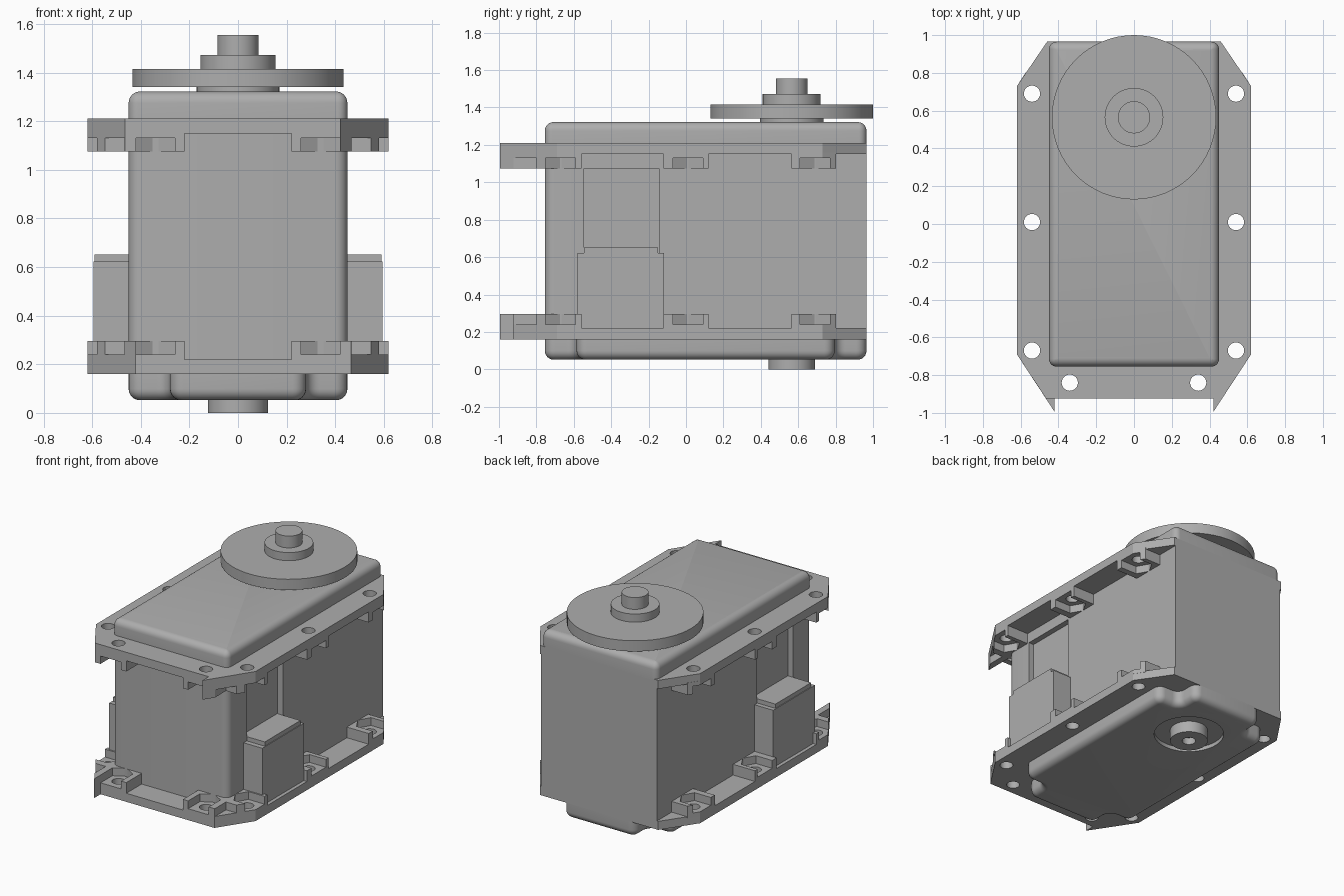
import bpy, bmesh, math
from mathutils import Matrix

if "Cube" in bpy.data.objects:
    bpy.data.objects.remove(bpy.data.objects["Cube"], do_unlink=True)

grey = bpy.data.materials.new("mid_grey")
grey.use_nodes = True
COLOUR = (0.42, 0.42, 0.42, 1)
grey.diffuse_color = COLOUR
grey.node_tree.nodes["Principled BSDF"].inputs["Base Color"].default_value = COLOUR


def prism(name, pts, z0, z1, round_edge=None, radius=0.05, rim=None):
    """Extrude an outline; round chosen upright edges, then the 'top' or 'bottom' rim."""
    bm = bmesh.new()
    base = bm.faces.new([bm.verts.new((x, y, z0)) for x, y in pts])
    top = bmesh.ops.extrude_face_region(bm, geom=[base])
    for v in top["geom"]:
        if isinstance(v, bmesh.types.BMVert):
            v.co.z = z1
    bmesh.ops.recalc_face_normals(bm, faces=bm.faces)
    if round_edge:
        upright = [e for e in bm.edges if abs(e.verts[0].co.z - e.verts[1].co.z) > 1e-4
                   and round_edge(e.verts[0].co)]
        bmesh.ops.bevel(bm, geom=upright, offset=radius, segments=6, profile=0.5, affect='EDGES')
    if rim:
        z = z1 if rim == 'top' else z0
        edges = [e for e in bm.edges if all(abs(v.co.z - z) < 1e-5 for v in e.verts)]
        bmesh.ops.bevel(bm, geom=edges, offset=0.047, segments=6, profile=0.5, affect='EDGES')
    mesh = bpy.data.meshes.new(name)
    bm.to_mesh(mesh)
    bm.free()
    mesh.materials.append(grey)
    ob = bpy.data.objects.new(name, mesh)
    bpy.context.collection.objects.link(ob)
    return ob


def rect(x0, x1, y0, y1):
    return [(x0, y0), (x1, y0), (x1, y1), (x0, y1)]


def circle(x, y, r, n=48):
    return [(x + r * math.cos(2 * math.pi * i / n), y + r * math.sin(2 * math.pi * i / n))
            for i in range(n)]


def flip(pts, side):
    return [(x * side, y) for x, y in pts]


def cut(ob, cutters):
    """Subtract the cutters and bake the result."""
    for c in cutters:
        m = ob.modifiers.new("cut", 'BOOLEAN')
        m.operation, m.solver, m.object = 'DIFFERENCE', 'EXACT', c
    deps = bpy.context.evaluated_depsgraph_get()
    mesh = bpy.data.meshes.new_from_object(ob.evaluated_get(deps))
    ob.modifiers.clear()
    ob.data = mesh


def discard(obs):
    for o in obs:
        bpy.data.objects.remove(o, do_unlink=True)


W, FRONT, BACK = 0.45, -0.755, 0.965
AXIS_Y = 0.565

# Main case with a shallow slot on each side
case = prism("case", rect(-W, W, FRONT, BACK), 0.16, 1.21, lambda c: c.y < 0)
slots = [prism("slot_cutter", flip(rect(0.41, 0.6, -0.545, -0.145), s), 0.2, 1.075) for s in (1, -1)]
cut(case, slots)
discard(slots)
prism("lid", rect(-W, W, FRONT, BACK), 1.2, 1.322, lambda c: True, 0.04, 'top')

# Bottom cover with notched corners and a round recess
N = 0.17
half = [(W - N, FRONT), (W - N, FRONT + N), (W, FRONT + N), (W, BACK - N), (W - N, BACK - N), (W - N, BACK)]
cover = prism("bottom_cover", half + flip(half[::-1], -1), 0.052, 0.17, lambda c: True, 0.055, 'bottom')
recess = [prism("recess_cutter", circle(0, AXIS_Y, 0.23), 0, 0.08)]
cut(cover, recess)
discard(recess)

# Output shaft stack and horn disc
for name, r, z0, z1 in (("horn_spacer", 0.17, 1.3, 1.345), ("horn_disc", 0.435, 1.34, 1.415),
                        ("horn_hub", 0.155, 1.41, 1.472), ("output_shaft", 0.085, 1.465, 1.555)):
    prism(name, circle(0, AXIS_Y, r, 64), z0, z1)

# Lower pivot with a blind hole
pivot = prism("bottom_pivot", circle(0, AXIS_Y, 0.124), 0, 0.1)
bore = [prism("bore_cutter", circle(0, AXIS_Y, 0.045, 24), -0.1, 0.05)]
cut(pivot, bore)
discard(bore)

# Side connectors
for s, label in ((1, "left"), (-1, "right")):
    prism(label + "_connector", flip(rect(0.4, 0.595, -0.58, -0.118), s), 0.21, 0.622)
    prism(label + "_connector_lip", flip(rect(0.4, 0.59, -0.545, -0.15), s), 0.6, 0.652)

# Mounting flange: plate, bosses, screw holes and nut pockets
Z = 0.16
PLATE, FLOOR, TOP = Z + 0.06, Z + 0.08, Z + 0.135
SPIKE = [(0.42, -0.925), (0.42, -0.995)]
PLAIN = [(0.465, -0.925)]
edge = [(0.62, -0.69), (0.62, 0.73), (0.46, BACK)]
outline = PLAIN + edge + flip((SPIKE + edge)[::-1], -1)

screws = [(0.54, 0.69, 0), (0.54, 0.01, 0), (0.54, -0.67, 0), (0.34, -0.84, -90)]
cutters, holes = [], []
for s in (1, -1):
    for x, y, angle in screws:
        holes.append(prism("hole_cutter", flip(circle(x, y, 0.043, 24), s), 0, 0.5))
        a = math.radians(angle)
        pocket = [(0.2, -0.08), (0.2, 0.08), (-0.046, 0.08), (-0.092, 0), (-0.046, -0.08)]
        pts = [(x + u * math.cos(a) - v * math.sin(a), y + u * math.sin(a) + v * math.cos(a))
               for u, v in pocket]
        cutters.append(prism("pocket_cutter", flip(pts, s), FLOOR, 0.5))
    cutters.append(prism("corner_cutter", flip(rect(0.467, 0.58, -1.1, -0.80), s), FLOOR, 0.5))

plate = prism("lower_flange_plate", outline, Z, PLATE)
cut(plate, holes)
flange = [plate]
for s, label in ((1, "left"), (-1, "right")):
    tip = PLAIN if s > 0 else SPIKE[::-1]
    shapes = {
        "back": [(0.42, 0.565), (0.62, 0.565), (0.62, 0.73), (0.573, 0.802), (0.42, 0.802)],
        "middle": rect(0.42, 0.62, -0.12, 0.12),
        "corner": [(0.42, -0.56), (0.42, -0.72), (0.22, -0.72), (0.22, -0.925)]
                  + (tip if s > 0 else tip[::-1]) + [(0.62, -0.69), (0.62, -0.56)],
    }
    for part, pts in shapes.items():
        boss = prism("lower_%s_%s_boss" % (label, part), flip(pts, s), PLATE - 0.01, TOP)
        cut(boss, holes + cutters)
        flange.append(boss)
discard(holes + cutters)

# Upper flange is the lower one turned over
turn = Matrix.Translation((0, 0, 1.37)) @ Matrix.Rotation(math.pi, 4, 'Y')
for part in flange:
    twin = part.copy()
    twin.data = part.data.copy()
    twin.data.transform(turn)
    twin.name = part.name.replace("lower", "upper")
    bpy.context.collection.objects.link(twin)

# Smooth curved walls, keep crisp edges
bpy.ops.object.select_all(action='DESELECT')
for ob in bpy.context.collection.objects:
    if ob.type == 'MESH':
        ob.select_set(True)
        bpy.context.view_layer.objects.active = ob
bpy.ops.object.shade_smooth_by_angle(angle=math.radians(30))
